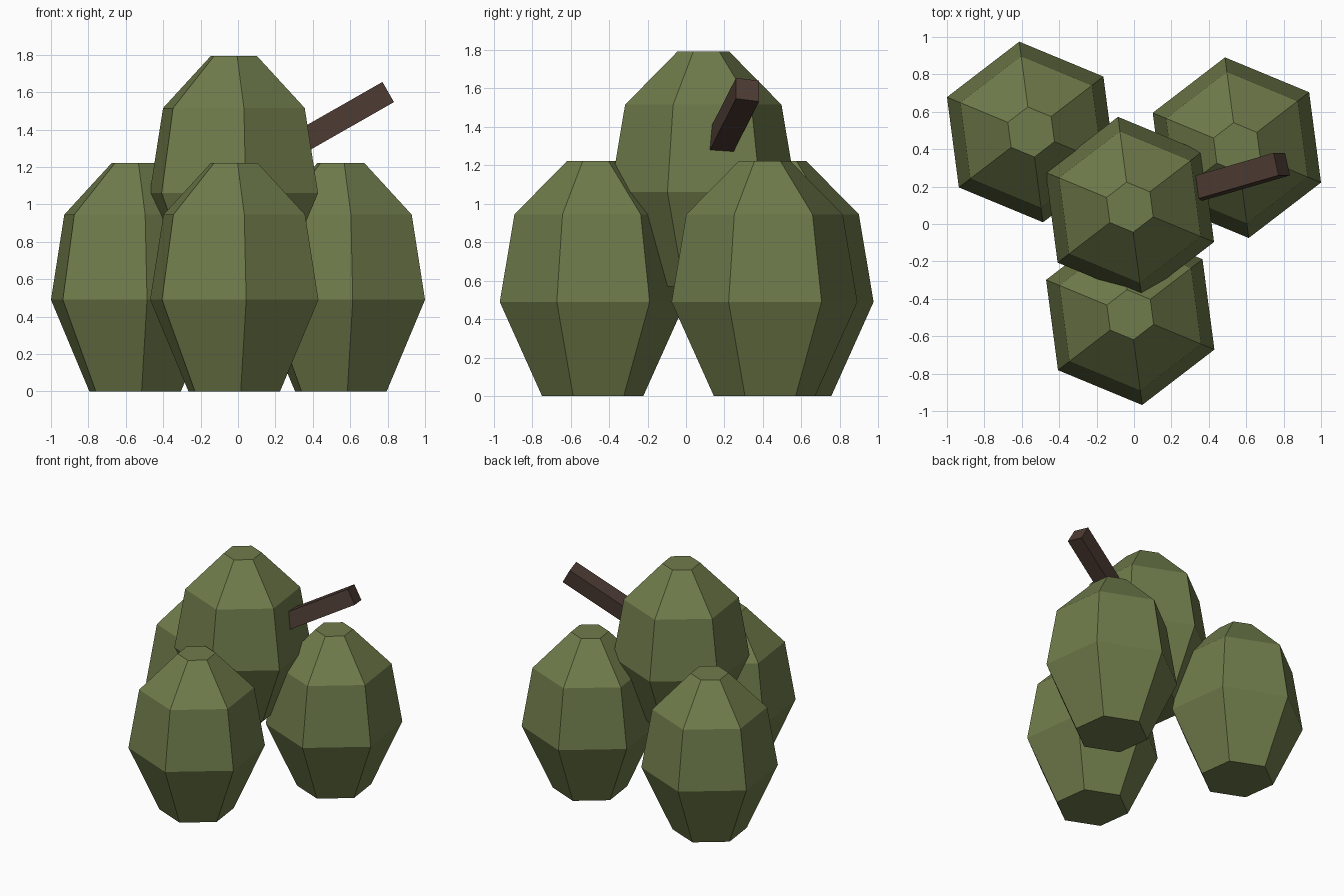
import bpy, bmesh, math
from mathutils import Vector

if "Cube" in bpy.data.objects:
    bpy.data.objects.remove(bpy.data.objects["Cube"])


def material(name, rgb):
    m = bpy.data.materials.new(name)
    m.diffuse_color = (*rgb, 1)
    m.use_nodes = True
    m.node_tree.nodes["Principled BSDF"].inputs["Base Color"].default_value = m.diffuse_color
    return m


def skin(name, rings, mat):
    """Closed flat-shaded object through a stack of equal-count rings."""
    bm = bmesh.new()
    loops = [[bm.verts.new(p) for p in ring] for ring in rings]
    n = len(loops[0])
    for a, b in zip(loops, loops[1:]):
        for i in range(n):
            j = (i + 1) % n
            bm.faces.new((a[i], a[j], b[j], b[i]))
    bm.faces.new(loops[0][::-1])
    bm.faces.new(loops[-1])
    bmesh.ops.recalc_face_normals(bm, faces=bm.faces)
    mesh = bpy.data.meshes.new(name)
    bm.to_mesh(mesh)
    bm.free()
    mesh.materials.append(mat)
    ob = bpy.data.objects.new(name, mesh)
    bpy.context.collection.objects.link(ob)
    return ob


green = material("olive_green", (0.16, 0.20, 0.07))
brown = material("bark_brown", (0.075, 0.045, 0.033))

# Hexagonal pods: (radius, height) profile, each turned the same way
profile = [(0.265, 0), (0.487, 0.49), (0.41, 0.945), (0.135, 1.222)]
angles = [math.radians(-22.5 + 60 * i) for i in range(6)]
pods = {
    "front_pod": (-0.02, -0.485, 0),
    "left_pod": (-0.55, 0.492, 0),
    "right_pod": (0.55, 0.408, 0),
    "top_pod": (-0.022, 0.09, 0.57),
}
for name, loc in pods.items():
    rings = [[(r * math.cos(a), r * math.sin(a), z) for a in angles]
             for r, z in profile]
    skin(name, rings, green).location = loc

# Square stem leaning out of the upper pod
tip = Vector((0.79, 0.32, 1.593))
axis = Vector((1, 0.29, 0.57))
up = Vector((-0.57, 0, 1)).normalized()
side = up.cross(axis).normalized()
h = 0.062
corners = [(-h, -h), (h, -h), (h, h), (-h, h)]
skin("stem", [[c + side * s + up * u for s, u in corners]
              for c in (tip - axis * 0.55, tip)], brown)
